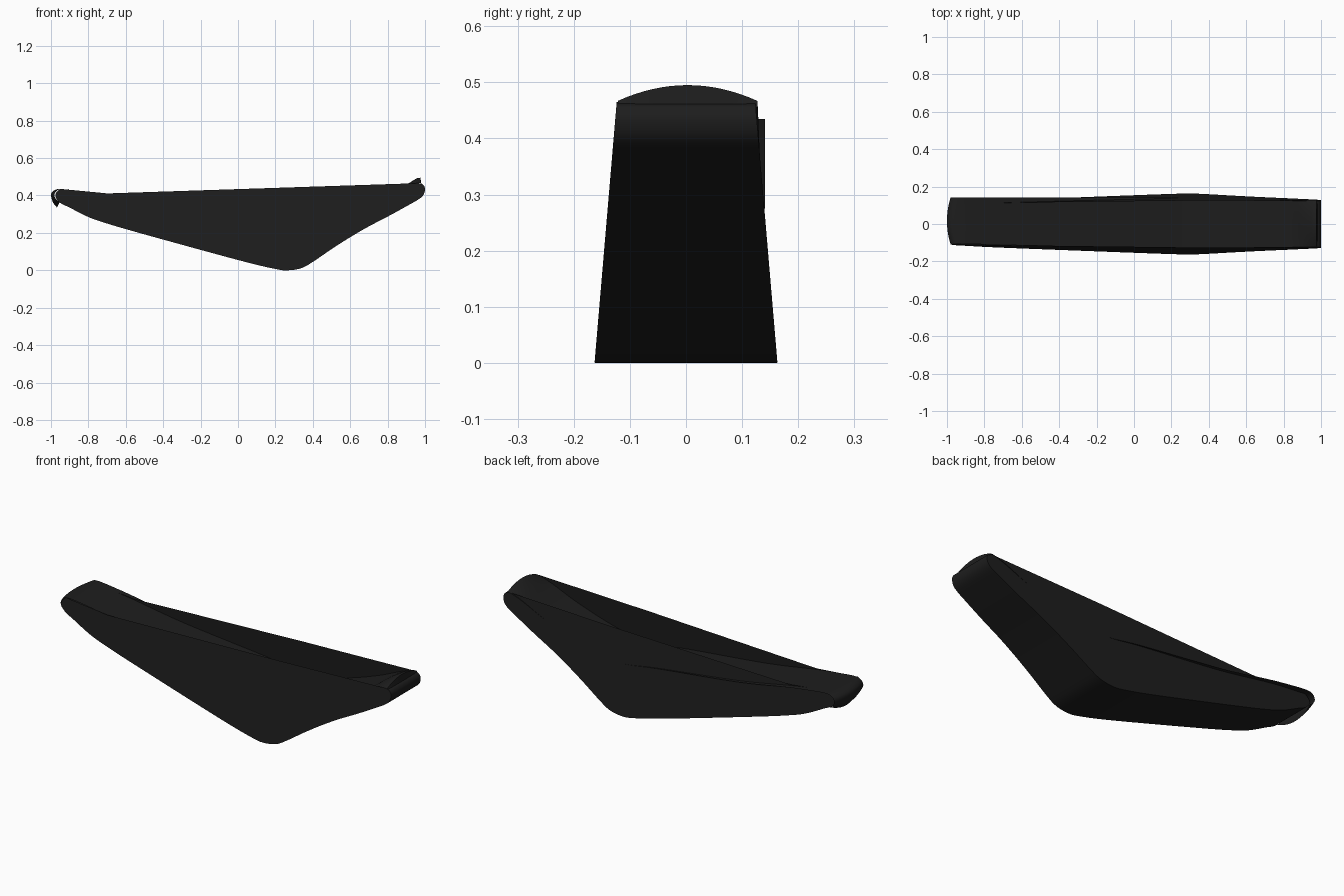
import bpy, bmesh
from mathutils import Vector

cube = bpy.data.objects.get("Cube")
if cube:
    bpy.data.objects.remove(cube, do_unlink=True)

black = bpy.data.materials.new("matte_black")
black.use_nodes = True
COLOUR = (0.0125, 0.0125, 0.0125, 1)
black.diffuse_color = COLOUR
bsdf = black.node_tree.nodes["Principled BSDF"]
bsdf.inputs["Base Color"].default_value = COLOUR
bsdf.inputs["Roughness"].default_value = 0.7


def smooth_path(points, steps=5):
    """Catmull-Rom curve through 2D points."""
    p = [Vector(q) for q in points]
    p = [2 * p[0] - p[1]] + p + [2 * p[-1] - p[-2]]
    out = []
    for a, b, c, d in zip(p, p[1:], p[2:], p[3:]):
        for i in range(steps):
            t = i / steps
            out.append(0.5 * (2 * b + (c - a) * t + (2 * a - 5 * b + 4 * c - d) * t ** 2
                              + (3 * b - a - 3 * c + d) * t ** 3))
    return out + [p[-2]]


def half_width(x, z):
    """Wall taper: narrower upward and toward the hooked end."""
    return 0.163 - 0.085 * z - 0.015 * max(0, 0.3 - x)


def rim_height(x):
    return max(0.434 + 0.033 * x, 0.344 - 0.096 * x)


def finish(bm, name, angle=0.6):
    bmesh.ops.remove_doubles(bm, verts=bm.verts, dist=0.0001)
    bmesh.ops.recalc_face_normals(bm, faces=bm.faces)
    mesh = bpy.data.meshes.new(name)
    bm.to_mesh(mesh)
    bm.free()
    mesh.materials.append(black)
    ob = bpy.data.objects.new(name, mesh)
    bpy.context.collection.objects.link(ob)
    bpy.ops.object.select_all(action='DESELECT')
    ob.select_set(True)
    bpy.context.view_layer.objects.active = ob
    bpy.ops.object.shade_smooth_by_angle(angle=angle)


def bridge(bm, a, b):
    for i in range(len(a) - 1):
        bm.faces.new((a[i], a[i + 1], b[i + 1], b[i]))


# Outer shell: underside band with rounded ends, tapered side walls, open top
underside = smooth_path([
    (-.95, .434), (-.972, .415), (-.975, .39), (-.95, .36), (-.9, .335), (-.8, .285),
    (-.7, .25), (-.5, .192), (0, .055), (.2, .007), (.27, 0), (.34, .012), (.4, .045),
    (.5, .113), (.6, .177), (.7, .235), (.8, .287), (.9, .342), (.98, .39),
    (1, .43), (.99, .457), (.965, .465)])

bm = bmesh.new()
edges = []
for s in (-1, 1):
    low, top = [], []
    for x, z in underside:
        low.append(bm.verts.new((x, s * half_width(x, z), z)))
        rx = min(max(x, -.95), .965)
        rz = rim_height(rx)
        top.append(bm.verts.new((rx, s * half_width(rx, rz), rz)))
    bridge(bm, low, top)
    edges.append(low)
bridge(bm, *edges)
finish(bm, "outer_shell")

# Inner tray: sunken floor that rolls over both ends into arched tongues
tray_path = smooth_path([
    (-.953, .367), (-.972, .378), (-.981, .4), (-.972, .422), (-.94, .435), (-.85, .427),
    (-.7, .406), (-.4, .355), (.07, .3), (.27, .272), (.42, .28), (.58, .32), (.75, .38),
    (.88, .438), (.95, .463), (.975, .467)])
ACROSS = 16
bm = bmesh.new()
grid = []
for i, (px, pz) in enumerate(tray_path):
    front = -half_width(px, pz) + .002
    back = .141 - .018 * max(0, px - .2)    # back edge runs straight, just proud of the wall
    row = []
    for j in range(ACROSS + 1):
        t = j / ACROSS
        arch = 4 * t * (1 - t)
        x, z = px, pz
        if x > .86:
            z += .028 * arch * min(1, (x - .86) / .1)
        if x < -.9:
            x -= .019 * arch * min(1, (-.9 - x) / .07)
        if i < 8:
            z -= .032 * arch * (1 - i / 8)
        row.append(bm.verts.new((x, front + t * (back - front), z)))
    grid.append(row)
# Closing lip behind the raised tongue
grid.append([bm.verts.new((.982, v.co.y, .455)) for v in grid[-1]])
for a, b in zip(grid, grid[1:]):
    bridge(bm, a, b)
finish(bm, "inner_tray")
